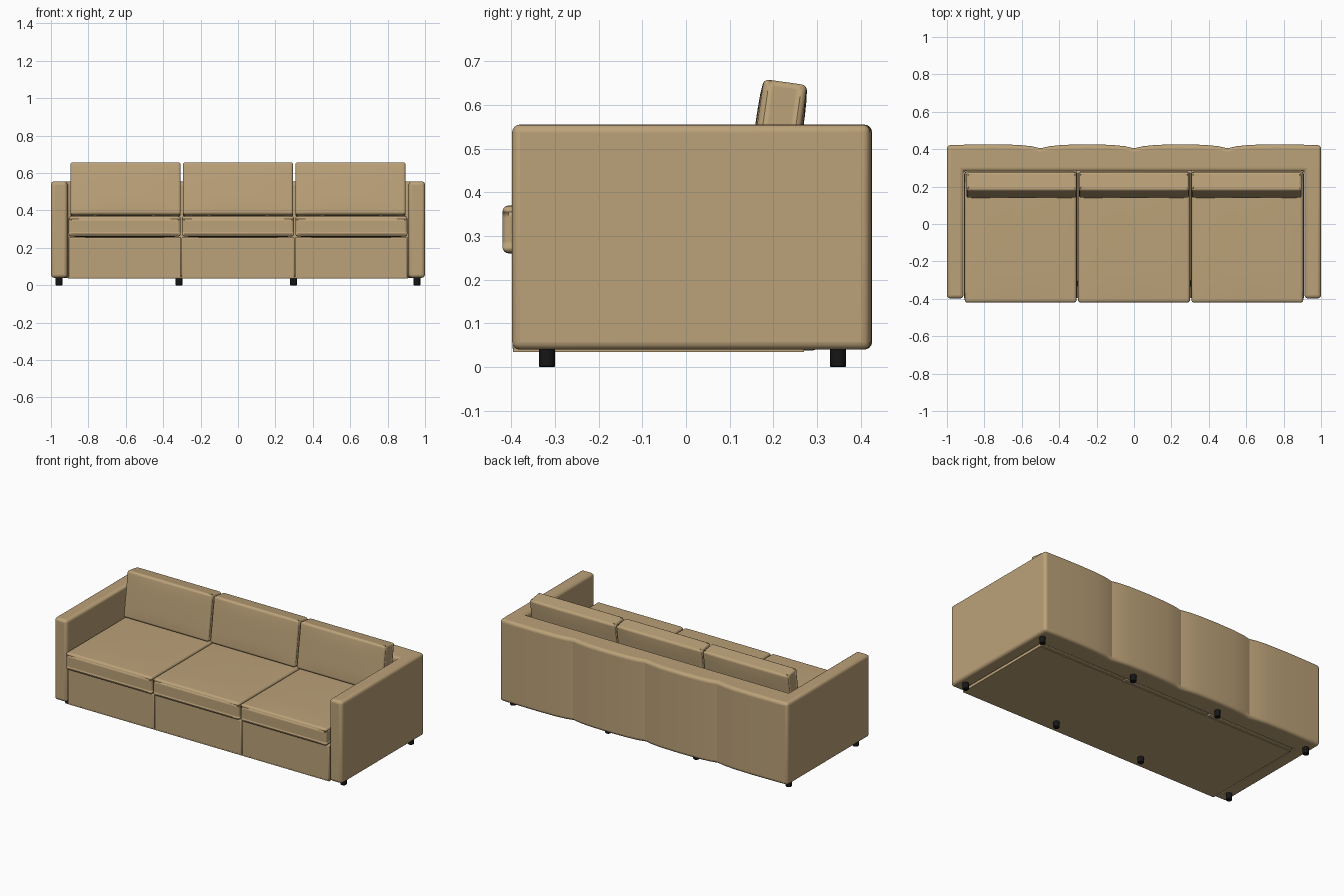
import bpy, bmesh, math
from mathutils import Matrix

cube = bpy.data.objects.get("Cube")
if cube:
    bpy.data.objects.remove(cube, do_unlink=True)


def material(name, rgb, rough):
    m = bpy.data.materials.new(name)
    m.use_nodes = True
    m.diffuse_color = (*rgb, 1)
    b = m.node_tree.nodes["Principled BSDF"]
    b.inputs["Base Color"].default_value = (*rgb, 1)
    b.inputs["Roughness"].default_value = rough
    return m


TAN = material("tan_fabric", (0.50, 0.36, 0.19), 0.8)
BLACK = material("black_plastic", (0.008, 0.008, 0.008), 0.5)


def finish(name, bm, mat, bevel=0, segments=3, smooth=32):
    """Turn a bmesh into a shaded object with bevelled hard edges."""
    bmesh.ops.recalc_face_normals(bm, faces=bm.faces)
    me = bpy.data.meshes.new(name)
    bm.to_mesh(me)
    bm.free()
    me.materials.append(mat)
    ob = bpy.data.objects.new(name, me)
    bpy.context.collection.objects.link(ob)
    if bevel:
        mod = ob.modifiers.new("Rounded edges", 'BEVEL')
        mod.width = bevel
        mod.segments = segments
        mod.limit_method = 'ANGLE'
        mod.angle_limit = math.radians(45)
    bpy.ops.object.select_all(action='DESELECT')
    ob.select_set(True)
    bpy.context.view_layer.objects.active = ob
    bpy.ops.object.shade_smooth_by_angle(angle=math.radians(smooth))
    return ob


def box(name, center, size, mat, bevel=0, segments=3, crown=0, axis=2, tilt=0):
    """Bevelled box; crown puffs out the two faces across the given axis."""
    bm = bmesh.new()
    bmesh.ops.create_cube(bm, size=2)
    if crown:
        bmesh.ops.subdivide_edges(bm, edges=bm.edges[:], cuts=7, use_grid_fill=True)
    others = [i for i in range(3) if i != axis]
    for v in bm.verts:
        fall = math.prod(1 - v.co[i] ** 4 for i in others)
        side = v.co[axis]
        for i in range(3):
            v.co[i] *= size[i] / 2
        v.co[axis] += side * crown * fall
    ob = finish(name, bm, mat, bevel, segments)
    ob.matrix_world = Matrix.Translation(center) @ Matrix.Rotation(tilt, 4, 'X')
    return ob


# Arms and back: U-shaped outline with four padded panels along the rear
outline = [(-1, 0.421), (-1, -0.398), (-0.912, -0.398), (-0.912, 0.285),
           (0.912, 0.285), (0.912, -0.398), (1, -0.398), (1, 0.421)]
rear = [(0.9, 0.424), (0.75, 0.426), (0.62, 0.423), (0.55, 0.416)]
for groove in (0.5, 0.0, -0.5):
    rear.append((groove, 0.405))
    rear += [(groove - d, y) for d, y in
             ((0.05, 0.416), (0.12, 0.423), (0.25, 0.426), (0.38, 0.423), (0.45, 0.416))]
rear = rear[:-2] + [(-0.9, 0.424)]
bm = bmesh.new()
face = bm.faces.new([bm.verts.new((x, y, 0.04)) for x, y in outline + rear])
top = bmesh.ops.extrude_face_region(bm, geom=[face])["geom"]
bmesh.ops.translate(bm, vec=(0, 0, 0.515),
                    verts=[g for g in top if isinstance(g, bmesh.types.BMVert)])
finish("arms_and_back", bm, TAN, 0.018, 4, 23)

# Three matching seat sections
for label, x in (("right", -0.606), ("middle", 0), ("left", 0.606)):
    box(f"{label}_base_panel", (x, -0.05, 0.147), (0.603, 0.694, 0.217), TAN, 0.005, 2)
    box(f"{label}_seat_cushion", (x, -0.07, 0.315), (0.598, 0.70, 0.108), TAN,
        0.026, 4, crown=0.006)
    box(f"{label}_back_cushion", (x * 0.992, 0.208, 0.512), (0.59, 0.10, 0.283), TAN,
        0.022, 4, crown=0.005, axis=1, tilt=math.radians(-8))

# Underside cover
box("bottom_cover", (0, -0.063, 0.039), (1.82, 0.666, 0.008), TAN)

# Short round feet, four per row
for row, y in (("front", -0.318), ("rear", 0.348)):
    for i, x in enumerate((-0.957, -0.315, 0.297, 0.957)):
        bm = bmesh.new()
        bmesh.ops.create_cone(bm, cap_ends=True, segments=12, radius1=0.018,
                              radius2=0.018, depth=0.045,
                              matrix=Matrix.Translation((x, y, 0.0225)))
        finish(f"{row}_foot_{i + 1}", bm, BLACK, 0.002, 1)
